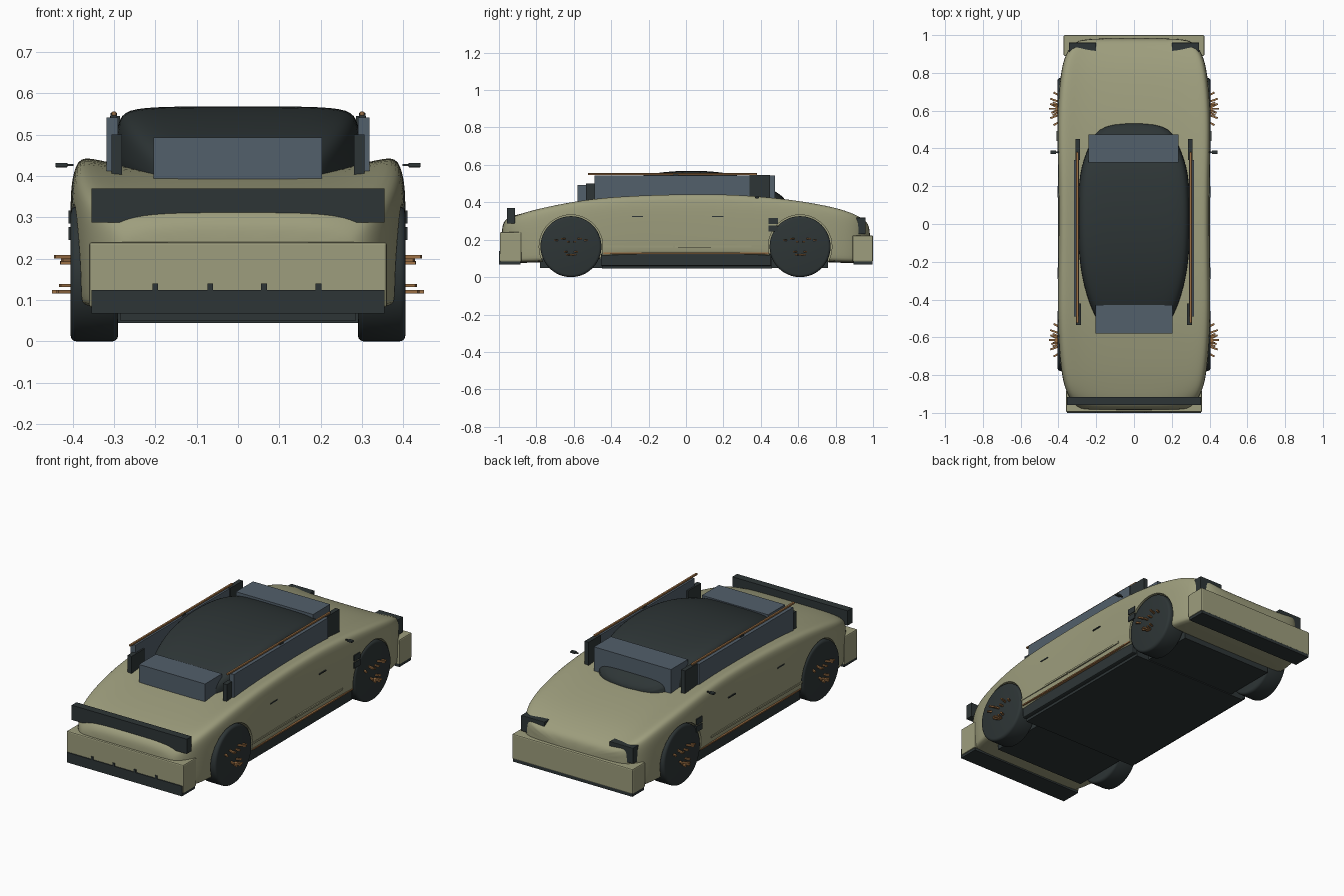
import bpy, bmesh, math
from mathutils import Matrix

if "Cube" in bpy.data.objects:
    bpy.data.objects.remove(bpy.data.objects["Cube"])


def material(name, col):
    m = bpy.data.materials.new(name)
    m.diffuse_color = (*col, 1)
    m.use_nodes = True
    m.node_tree.nodes["Principled BSDF"].inputs["Base Color"].default_value = m.diffuse_color
    return m


KHAKI = material("khaki paint", (0.34, 0.34, 0.205))
DARK = material("dark trim", (0.027, 0.036, 0.037))
GLASS = material("blue grey glass", (0.085, 0.115, 0.145))
COPPER = material("copper", (0.34, 0.165, 0.06))


def finish(bm, name, mat):
    bmesh.ops.recalc_face_normals(bm, faces=bm.faces)
    me = bpy.data.meshes.new(name)
    bm.to_mesh(me)
    bm.free()
    me.materials.append(mat)
    ob = bpy.data.objects.new(name, me)
    bpy.context.collection.objects.link(ob)
    return ob


def activate(ob):
    bpy.ops.object.select_all(action='DESELECT')
    ob.select_set(True)
    bpy.context.view_layer.objects.active = ob


def smooth(ob, deg=35):
    activate(ob)
    bpy.ops.object.shade_smooth_by_angle(angle=math.radians(deg))


def box(name, x, y, z, mat, bevel=0.0, rot=0.0):
    """Box from (min, max) ranges, optionally turned about z."""
    bm = bmesh.new()
    bmesh.ops.create_cube(bm, size=1)
    bm.transform(Matrix.Diagonal((x[1] - x[0], y[1] - y[0], z[1] - z[0], 1)))
    bm.transform(Matrix.Rotation(rot, 4, 'Z'))
    if bevel:
        bmesh.ops.bevel(bm, geom=bm.edges[:], offset=bevel, segments=2,
                        affect='EDGES', profile=0.5)
    bm.transform(Matrix.Translation((sum(x) / 2, sum(y) / 2, sum(z) / 2)))
    return finish(bm, name, mat)


def pair(name, x, y, z, mat, bevel=0.0, rot=0.0):
    """The same box on both sides of the car."""
    box(name + "_right", x, y, z, mat, bevel, rot)
    box(name + "_left", (-x[1], -x[0]), y, z, mat, bevel, -rot)


def disc(name, x0, x1, y, z, r, mat, bevel=0.0):
    """Cylinder lying along x."""
    bm = bmesh.new()
    bmesh.ops.create_cone(bm, cap_ends=True, segments=48, radius1=r, radius2=r,
                          depth=abs(x1 - x0))
    if bevel:
        rim = [e for e in bm.edges if abs(e.verts[0].co.z - e.verts[1].co.z) < 1e-5]
        bmesh.ops.bevel(bm, geom=rim, offset=bevel, segments=3,
                        affect='EDGES', profile=0.5)
    bm.transform(Matrix.Translation(((x0 + x1) / 2, y, z))
                 @ Matrix.Rotation(math.pi / 2, 4, 'Y'))
    return finish(bm, name, mat)


def loft(name, sections, mat):
    """Skin mirrored half sections [(y, [(x, z), ...])] and subdivide."""
    bm = bmesh.new()
    rings = []
    for y, half in sections:
        ring = half + [(-x, z) for x, z in reversed(half) if x > 1e-6]
        rings.append([bm.verts.new((x, y, z)) for x, z in ring])
    n = len(rings[0])
    for a, b in zip(rings, rings[1:]):
        for i in range(n):
            j = (i + 1) % n
            bm.faces.new((a[i], a[j], b[j], b[i]))
    bm.faces.new(rings[0])
    bm.faces.new(rings[-1])
    ob = finish(bm, name, mat)
    sub = ob.modifiers.new("smooth", 'SUBSURF')
    sub.levels = sub.render_levels = 2
    activate(ob)
    bpy.ops.object.modifier_apply(modifier="smooth")
    return ob


# Body shell: y, half width, centre height, shoulder height, underside
BODY = [(-.985, .26, .265, .24, .085), (-.975, .29, .295, .265, .08),
        (-.95, .325, .322, .30, .078), (-.88, .365, .34, .342, .076),
        (-.78, .387, .363, .372, .078), (-.6, .402, .392, .412, .085),
        (-.4, .406, .414, .438, .11), (-.1, .40, .42, .452, .11),
        (.2, .40, .42, .454, .11), (.4, .406, .416, .44, .11),
        (.6, .407, .395, .417, .09), (.8, .39, .36, .38, .076),
        (.9, .365, .325, .345, .076), (.96, .32, .295, .31, .08),
        (.985, .26, .265, .27, .085)]
sections = []
for y, w, tc, ts, b in BODY:
    h = ts - b
    sections.append((y, [(0, tc), (.4 * w, tc), (.75 * w, tc + .2 * (ts - tc)),
                         (.945 * w, ts), (.99 * w, ts - .1 * h),
                         (w, ts - .3 * h), (.995 * w, b + .35 * h),
                         (.985 * w, b + .05 * h), (.96 * w, b), (0, b)]))
body = loft("body", sections, KHAKI)

# Wheel arches cut from the shell
for i, (s, y) in enumerate([(s, y) for s in (-1, 1) for y in (-.615, .61)]):
    cutter = disc("arch_cutter", s * .27, s * .5, y, .163, .17, KHAKI)
    cutter.hide_render = True
    mod = body.modifiers.new("arch", 'BOOLEAN')
    mod.operation, mod.solver, mod.object = 'DIFFERENCE', 'EXACT', cutter
    activate(body)
    bpy.ops.object.modifier_apply(modifier="arch")
    bpy.data.objects.remove(cutter)
smooth(body, 40)

# Domed dark cabin
CABIN = [(-.57, .16, .42), (-.46, .225, .48), (-.3, .275, .532), (-.15, .294, .56),
         (0, .298, .571), (.15, .297, .566), (.3, .285, .544), (.42, .235, .495),
         (.54, .18, .42)]
cabin = loft("cabin", [(y, [(0, t), (.5 * w, t), (.86 * w, t - .004),
                            (.98 * w, t - .025), (w, (t + .38) / 2 - .01),
                            (w, .36), (0, .36)]) for y, w, t in CABIN], DARK)
smooth(cabin, 50)

# Glass blocks, pillars and roof rails
box("front_window", (-.205, .203), (-.58, -.43), (.38, .493), GLASS)
box("rear_window", (-.24, .235), (.325, .475), (.38, .543), GLASS)
pair("side_window", (.29, .318), (-.49, .34), (.40, .542), GLASS)
pair("front_pillar", (.281, .306), (-.535, -.42), (.39, .50), DARK)
pair("rear_pillar", (.285, .31), (.34, .45), (.39, .545), DARK)
pair("roof_rail", (.294, .306), (-.525, .38), (.546, .556), COPPER, .003)
pair("rail_clip", (.293, .308), (-.07, -.04), (.54, .552), DARK)

# Bumpers with dark lips
box("front_bumper", (-.36, .36), (-.995, -.88), (.082, .24), KHAKI, .006)
box("front_lip", (-.355, .355), (-1, -.885), (.068, .084), DARK)
box("front_lip_plate", (-.355, .355), (-1, -.99), (.068, .124), DARK)
for x in (-.2, -.067, .063, .195):
    box("lip_tab", (x - .007, x + .007), (-1, -.985), (.12, .14), DARK)
box("rear_bumper", (-.372, .372), (.89, 1), (.083, .222), KHAKI, .006)
box("rear_lip", (-.368, .368), (.895, .998), (.068, .088), DARK)

# Light bar and lamps
box("front_light_bar", (-.355, .355), (-.957, -.915), (.288, .37), DARK)
pair("rear_lamp", (.2, .345), (.905, .96), (.23, .318), DARK, .003)

# Floor and sills
box("floor", (-.285, .285), (-.78, .76), (.05, .10), DARK)
box("floor_middle", (-.365, .365), (-.45, .46), (.045, .11), DARK)
pair("sill", (.33, .388), (-.455, .455), (.06, .126), DARK, .006)
pair("sill_strip", (.38, .402), (-.44, .44), (.124, .131), COPPER)
pair("sill_seam", (.39, .403), (-.45, -.07), (.158, .168), KHAKI)
pair("sill_seam_back", (.39, .403), (-.06, .35), (.158, .168), KHAKI)

# Wheels with copper spoke pins
PINS = [(-.105, .196, .428, .5), (-.055, .205, .445, .35), (-.02, .19, .43, .12),
        (.025, .19, .43, -.12), (.06, .205, .445, -.35), (.105, .196, .428, -.5),
        (-.035, .135, .432, .4), (0, .12, .45, 0), (.035, .135, .432, -.4),
        (-.015, .12, .44, .5), (.02, .12, .445, -.45)]
for end, y in (("front", -.615), ("rear", .61)):
    for side, s in (("right", 1), ("left", -1)):
        smooth(disc(f"{end}_{side}_wheel", s * .29, s * .405, y, .163, .163,
                    DARK, .014))
    for dy, z, reach, turn in PINS:
        dy *= .75
        pair(f"{end}_spoke", (.395, reach), (y + dy - .005, y + dy + .005),
             (z - .004, z + .004), COPPER, 0, -turn)

# Mirrors, side vents, handles
pair("mirror", (.412, .442), (.37, .39), (.421, .432), DARK, .003)
pair("mirror_stalk", (.398, .413), (.376, .384), (.424, .429), DARK)
for z in (.245, .285):
    pair("side_vent", (.39, .41), (.44, .492), (z, z + .032), DARK)
for y in (-.26, .17):
    pair("door_handle", (.39, .405), (y - .03, y + .03), (.322, .328), DARK)
